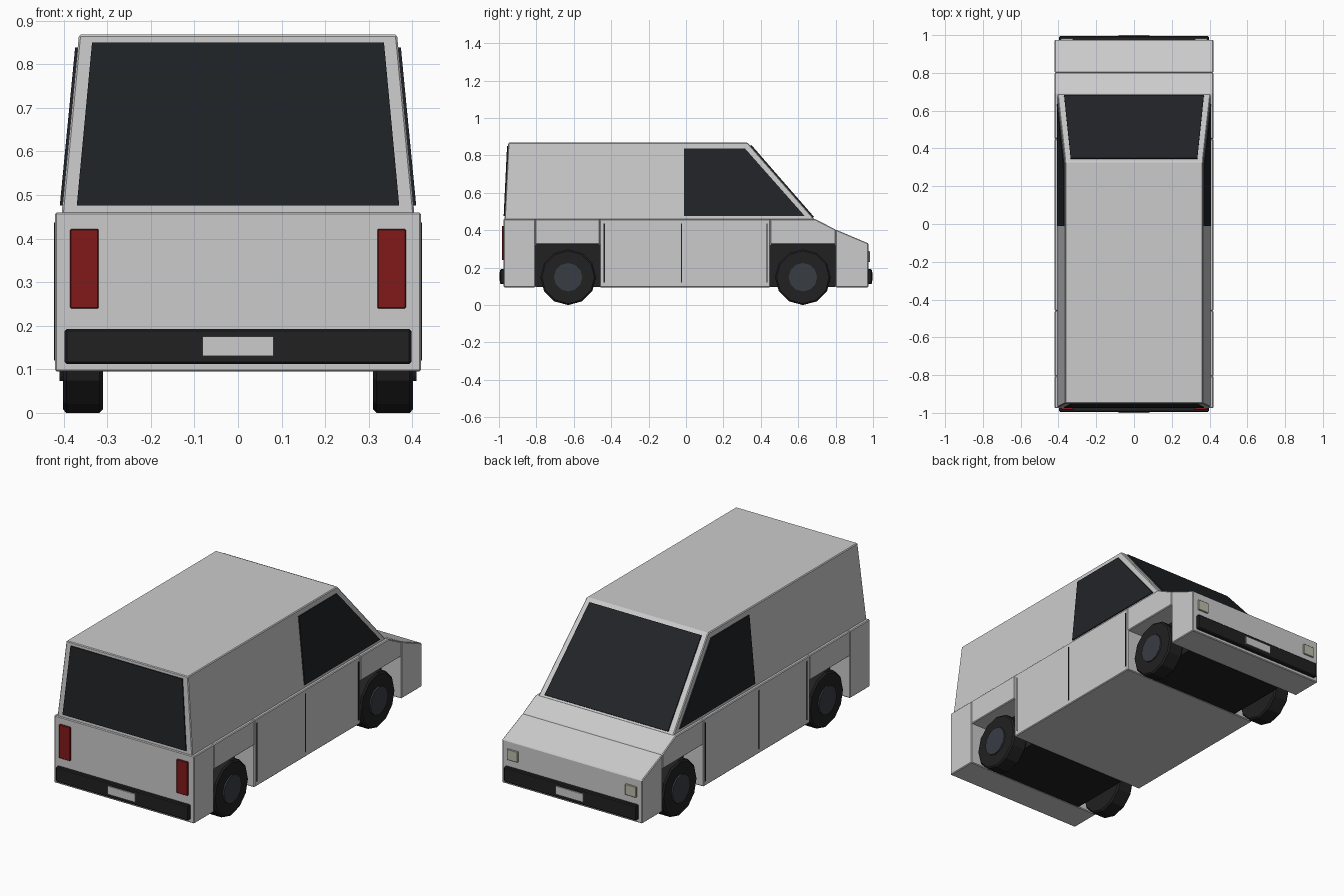
import bpy, bmesh
from math import pi
from mathutils import Vector, Matrix

if "Cube" in bpy.data.objects:
    bpy.data.objects.remove(bpy.data.objects["Cube"])


def material(name, color):
    m = bpy.data.materials.new(name)
    m.diffuse_color = (*color, 1)
    m.use_nodes = True
    m.node_tree.nodes["Principled BSDF"].inputs["Base Color"].default_value = m.diffuse_color
    return m


BLACK = material("black_trim", (0.015, 0.015, 0.015))
GLASS = material("dark_glass", (0.015, 0.017, 0.02))
HUB = material("hub_grey", (0.04, 0.045, 0.055))
RED = material("tail_red", (0.22, 0.01, 0.01))
LAMP = material("lamp_cream", (0.5, 0.5, 0.4))


def finish(name, bm, mat=None, bevel=0):
    bmesh.ops.recalc_face_normals(bm, faces=bm.faces)
    me = bpy.data.meshes.new(name)
    bm.to_mesh(me)
    bm.free()
    ob = bpy.data.objects.new(name, me)
    bpy.context.collection.objects.link(ob)
    if mat:
        me.materials.append(mat)
    if bevel:
        mod = ob.modifiers.new("Bevel", 'BEVEL')
        mod.width, mod.segments = bevel, 1
    return ob


def slab(name, pts, offset, mat=None, bevel=0):
    """Prism: a flat outline swept along an offset vector."""
    bm = bmesh.new()
    face = bm.faces.new([bm.verts.new(p) for p in pts])
    ext = bmesh.ops.extrude_face_region(bm, geom=[face], use_keep_orig=True)
    moved = [g for g in ext["geom"] if isinstance(g, bmesh.types.BMVert)]
    bmesh.ops.translate(bm, vec=Vector(offset), verts=moved)
    return finish(name, bm, mat, bevel)


def side_profile(name, profile, half, mat=None, bevel=0):
    return slab(name, [(-half, y, z) for y, z in profile], (2 * half, 0, 0), mat, bevel)


def box(name, x, y, z, mat=None, bevel=0):
    pts = [(x[0], y[0], z[0]), (x[1], y[0], z[0]), (x[1], y[0], z[1]), (x[0], y[0], z[1])]
    return slab(name, pts, (0, y[1] - y[0], 0), mat, bevel)


def cylinder(name, x0, x1, y, z, r, sides, mat, bevel=0):
    bm = bmesh.new()
    rot = Matrix.Translation(((x0 + x1) / 2, y, z)) @ Matrix.Rotation(pi / 2, 4, 'Y')
    bmesh.ops.create_cone(bm, cap_ends=True, segments=sides, radius1=r, radius2=r,
                          depth=abs(x1 - x0), matrix=rot)
    ob = finish(name, bm, mat, bevel)
    if bevel:
        ob.modifiers[0].limit_method = 'ANGLE'
        ob.modifiers[0].angle_limit = 1.0
    return ob


# Lower body: five sections, with raised undersides over the wheels
BASE, ARCH, BELT = 0.095, 0.325, 0.46
W = 0.42
side_profile("rear_section", [(-.975, BASE), (-.975, BELT), (-.805, BELT), (-.805, BASE)], W, None, .004)
side_profile("rear_arch", [(-.805, ARCH), (-.805, BELT), (-.46, BELT), (-.46, ARCH)], W, None, .004)
side_profile("middle_section", [(-.46, BASE), (-.46, BELT), (.45, BELT), (.45, BASE)], W, None, .004)
side_profile("front_arch", [(.45, ARCH), (.45, BELT), (.69, BELT), (.80, .404), (.80, ARCH)], W, None, .004)
side_profile("nose_section", [(.80, BASE), (.80, .404), (.975, .33), (.975, BASE)], W, None, .004)

# Dark wheel wells
for name, y in (("rear_wheel_well", (-.805, -.46)), ("front_wheel_well", (.45, .80))):
    box(name, (-.3, .3), y, (BASE + .001, ARCH), BLACK)

# Tapered cabin
Z0, Z1, X0, X1 = 0.455, 0.868, 0.405, 0.365
cabin = bmesh.new()
for s in (-1, 1):
    for x, y, z in ((X0, -.97, Z0), (X0, .69, Z0), (X1, .33, Z1), (X1, -.95, Z1)):
        cabin.verts.new((s * x, y, z))
bmesh.ops.convex_hull(cabin, input=cabin.verts)
bmesh.ops.dissolve_limit(cabin, angle_limit=.01, verts=cabin.verts, edges=cabin.edges)
finish("cabin", cabin, None, .004)


def along(z, low, high):
    return low + (high - low) * (z - Z0) / (Z1 - Z0)


# Windscreen and rear window
for name, y0, y1, za, zb, push in (("windscreen", .69, .33, .468, .852, (0, .005, .0045)),
                                   ("rear_window", -.97, -.95, .476, .85, (0, -.006, 0))):
    ya, yb = along(za, y0, y1), along(zb, y0, y1)
    slab(name, [(-.37, ya, za), (.37, ya, za), (.335, yb, zb), (-.335, yb, zb)], push, GLASS)

# Parts mirrored left and right
for s, side in ((-1, "left"), (1, "right")):
    outline = [(-.01, .476), (.635, .476), (.315, .838), (-.01, .838)]
    slab(side + "_side_window", [(s * along(z, X0, X1), y, z) for y, z in outline],
         (s * .006, 0, 0), GLASS)
    for i, y in enumerate((-.437, -.025, .433)):
        box(f"{side}_door_line_{i}", (s * .41, s * .422), (y - .003, y + .003), (.12, .437), BLACK)
    for end, y in (("rear", -.63), ("front", .625)):
        cylinder(f"{side}_{end}_tyre", s * .31, s * .402, y, .149, .149, 12, BLACK, .008)
        cylinder(f"{side}_{end}_hub", s * .38, s * .41, y, .149, .076, 12, HUB)
    box(side + "_tail_light", (s * .32, s * .385), (-.984, -.97), (.24, .422), RED, .002)
    box(side + "_headlight", (s * .322, s * .388), (.97, .983), (.23, .288), LAMP, .002)

# Bumpers and blank plates
for s, end in ((-1, "rear"), (1, "front")):
    box(end + "_bumper", (-.398, .398), (s * .97, s * .994), (.112, .193), BLACK, .005)
    box(end + "_plate", (-.082, .082), (s * .985, s * 1.0), (.131, .175))
